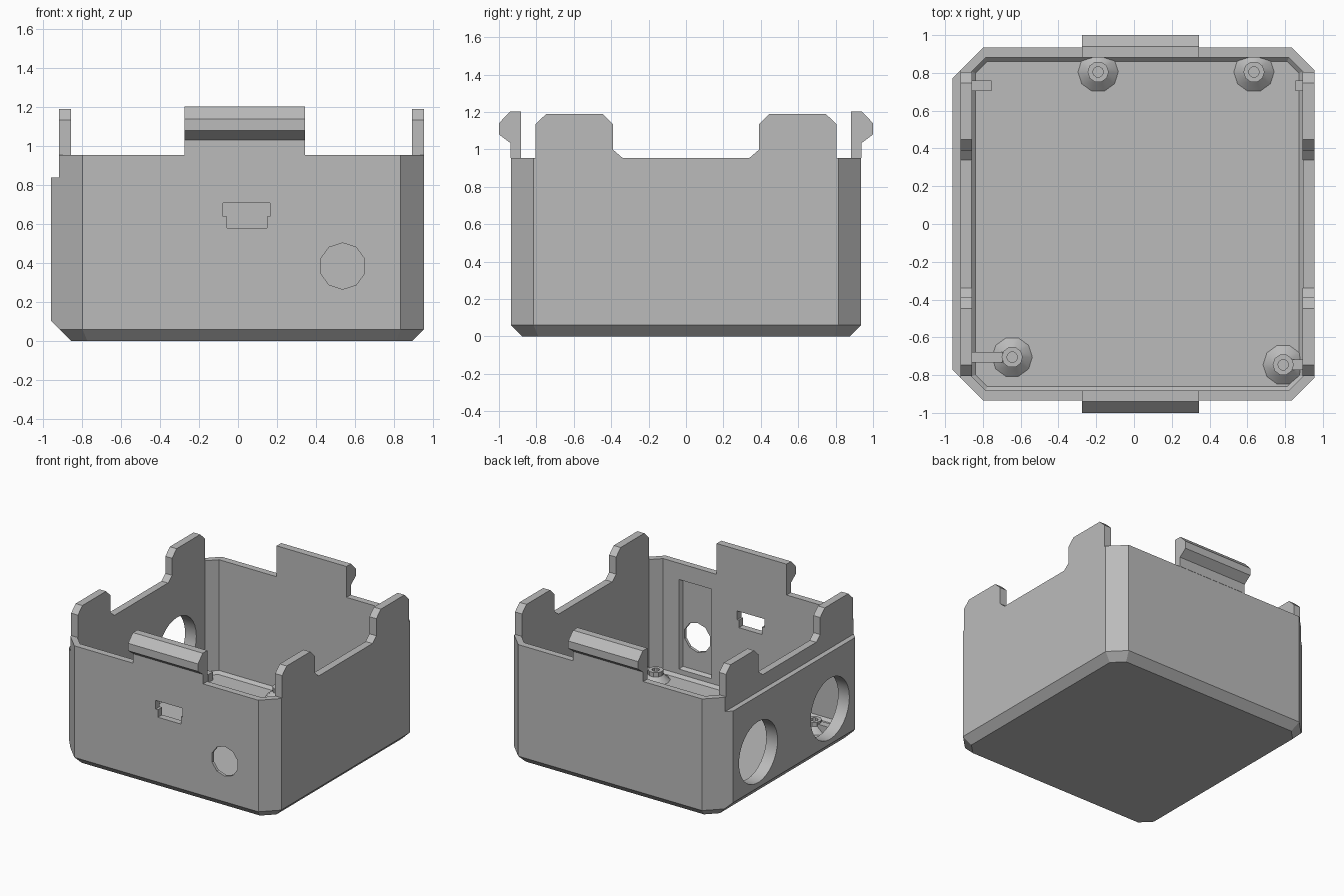
import bpy, bmesh
from math import cos, sin, tau, pi
from mathutils import Vector, Matrix

if "Cube" in bpy.data.objects:
    bpy.data.objects.remove(bpy.data.objects["Cube"], do_unlink=True)

grey = bpy.data.materials.new("plain grey plastic")
grey.use_nodes = True
grey.diffuse_color = (0.5, 0.5, 0.5, 1)
grey.node_tree.nodes["Principled BSDF"].inputs["Base Color"].default_value = (0.5, 0.5, 0.5, 1)


def finish(bm, name):
    bmesh.ops.recalc_face_normals(bm, faces=bm.faces)
    mesh = bpy.data.meshes.new(name)
    bm.to_mesh(mesh)
    bm.free()
    mesh.materials.append(grey)
    obj = bpy.data.objects.new(name, mesh)
    bpy.context.collection.objects.link(obj)
    return obj


def activate(obj):
    bpy.ops.object.select_all(action='DESELECT')
    obj.select_set(True)
    bpy.context.view_layer.objects.active = obj


def wrap(bm):
    """Replace the mesh by the clean convex hull of its points."""
    pts = [v.co.copy() for v in bm.verts]
    bm.clear()
    for p in pts:
        bm.verts.new(p)
    bmesh.ops.convex_hull(bm, input=bm.verts)
    bmesh.ops.dissolve_limit(bm, angle_limit=0.01, verts=bm.verts, edges=bm.edges)
    return bm


def hull(points):
    bm = bmesh.new()
    for p in points:
        bm.verts.new(p)
    return wrap(bm)


def octagon(x0, x1, y, c0, c1, z):
    """Rectangle with cut corners; c0 and c1 are the left and right cut sizes."""
    half = [(x0, y - c0, z), (x0 + c0, y, z), (x1 - c1, y, z), (x1, y - c1, z)]
    return half + [(a, -b, c) for a, b, c in half]


def plate(name, profile, x0, x1):
    """Extrude a (y, z) outline along x."""
    bm = bmesh.new()
    face = bm.faces.new([bm.verts.new((x0, y, z)) for y, z in profile])
    ext = bmesh.ops.extrude_face_region(bm, geom=[face])
    bmesh.ops.translate(bm, vec=(x1 - x0, 0, 0),
                        verts=[g for g in ext["geom"] if isinstance(g, bmesh.types.BMVert)])
    return finish(bm, name)


def box(name, x0, x1, y0, y1, z0, z1):
    return plate(name, [(y0, z0), (y1, z0), (y1, z1), (y0, z1)], x0, x1)


def drill(name, centre, radius, axis, sides):
    bm = bmesh.new()
    bmesh.ops.create_cone(bm, cap_ends=True, segments=sides, radius1=radius, radius2=radius,
                          depth=0.3, matrix=Matrix.Translation(centre) @
                          Vector((0, 0, 1)).rotation_difference(Vector(axis)).to_matrix().to_4x4())
    return finish(bm, name)


def cut(target, cutter):
    mod = target.modifiers.new("cut", 'BOOLEAN')
    mod.operation, mod.solver, mod.object = 'DIFFERENCE', 'EXACT', cutter
    activate(target)
    bpy.ops.object.modifier_apply(modifier=mod.name)
    bpy.data.objects.remove(cutter, do_unlink=True)


# Outer block with cut corners and a sloped lower edge
LEFT, RIGHT, SIDE, TOP, FLOOR = -0.96, 0.955, 0.935, 0.955, 0.045
bm = hull(octagon(LEFT, RIGHT, SIDE, 0.162, 0.12, TOP)
          + octagon(LEFT, RIGHT, SIDE, 0.162, 0.12, 0.06)
          + octagon(LEFT + 0.06, RIGHT - 0.06, SIDE - 0.06, 0.127, 0.085, 0))
bmesh.ops.bisect_plane(bm, geom=bm.verts[:] + bm.edges[:] + bm.faces[:],
                       plane_co=(LEFT, 0, 0.105), plane_no=(-1, 0, -1), clear_outer=True)
case = finish(wrap(bm), "case_body")

# Cavity, with a small slope around the floor
cut(case, finish(hull(octagon(-0.86, 0.895, 0.882, 0.075, 0.075, 1.5)
                      + octagon(-0.86, 0.895, 0.882, 0.075, 0.075, FLOOR + 0.022)
                      + octagon(-0.838, 0.873, 0.86, 0.062, 0.062, FLOOR)), "cavity"))

# Ledge along the thick side wall
cut(case, box("ledge_cut", -1.2, -0.918, -1.2, 1.2, 0.84, 1.2))

# Bevelled recess inside the front wall
cut(case, finish(hull([(x, y, z) for y, g in ((-0.912, 0), (-0.87, 0.02))
                       for x in (0.405 - g, 0.665 + g)
                       for z in (0.12 - g, 0.81 + g)]), "recess"))

# Round front hole, stepped front slot and two large side holes
cut(case, drill("front_hole", (0.537, -0.93, 0.385), 0.119, (0, 1, 0), 10))
slot = [(-0.077, 0.64), (-0.056, 0.64), (-0.056, 0.58), (0.149, 0.58),
        (0.149, 0.64), (0.164, 0.64), (0.164, 0.71), (-0.077, 0.71)]
slot_cutter = plate("slot_cut", slot, -0.15, 0.15)
slot_cutter.data.transform(Matrix.Translation((0, -0.93, 0)) @ Matrix.Rotation(-pi / 2, 4, 'Z'))
cut(case, slot_cutter)
for y in (-0.455, 0.455):
    cut(case, drill("side_hole", (-0.92, y, 0.39), 0.245, (1, 0, 0), 32))

# Raised tabs on both side walls
tab = [(0.34, TOP), (0.39, 0.998), (0.39, 1.135), (0.447, 1.19),
       (0.747, 1.19), (0.804, 1.135), (0.804, TOP)]
for side, x0, x1 in (("left", 0.893, RIGHT), ("right", -0.918, -0.858)):
    for end, s in (("front", -1), ("back", 1)):
        plate(f"{end}_{side}_tab", [(s * y, z) for y, z in tab], x0, x1)

# Snap clips on the front and back walls
clip = [(0.882, TOP), (0.882, 1.203), (0.94, 1.203), (1.0, 1.14),
        (1.0, 1.08), (0.937, 1.032), (0.937, TOP)]
for end, s in (("front", -1), ("back", 1)):
    plate(f"{end}_clip", [(s * y, z) for y, z in clip], -0.275, 0.345)

# Screw posts: flared foot, short barrel and open bore
post = [(0.028, FLOOR), (0.028, 0.125), (0.056, 0.125), (0.056, 0.09), (0.107, FLOOR)]
for i, (px, py) in enumerate([(-0.19, 0.805), (0.635, 0.805), (-0.645, -0.705), (0.79, -0.745)]):
    bm = bmesh.new()
    n = 10
    rings = [[bm.verts.new((px + r * cos(tau * k / n), py + r * sin(tau * k / n), z))
              for k in range(n)] for r, z in post]
    for a, b in zip(rings, rings[1:]):
        for k in range(n):
            bm.faces.new((a[k], a[k - 1], b[k - 1], b[k]))
    obj = finish(bm, f"screw_post_{i + 1}")
    activate(obj)
    bpy.ops.object.shade_smooth_by_angle()

# Small ribs joining the side walls
for name, x0, x1, y in (("back_right_rib", -0.86, -0.755, 0.732),
                        ("back_left_rib", 0.855, 0.895, 0.732),
                        ("front_right_rib", -0.86, -0.695, -0.705),
                        ("front_left_rib", 0.84, 0.895, -0.745)):
    box(name, x0, x1, y - 0.028, y + 0.028, FLOOR, 0.11)

activate(case)
bpy.ops.object.shade_smooth_by_angle()
